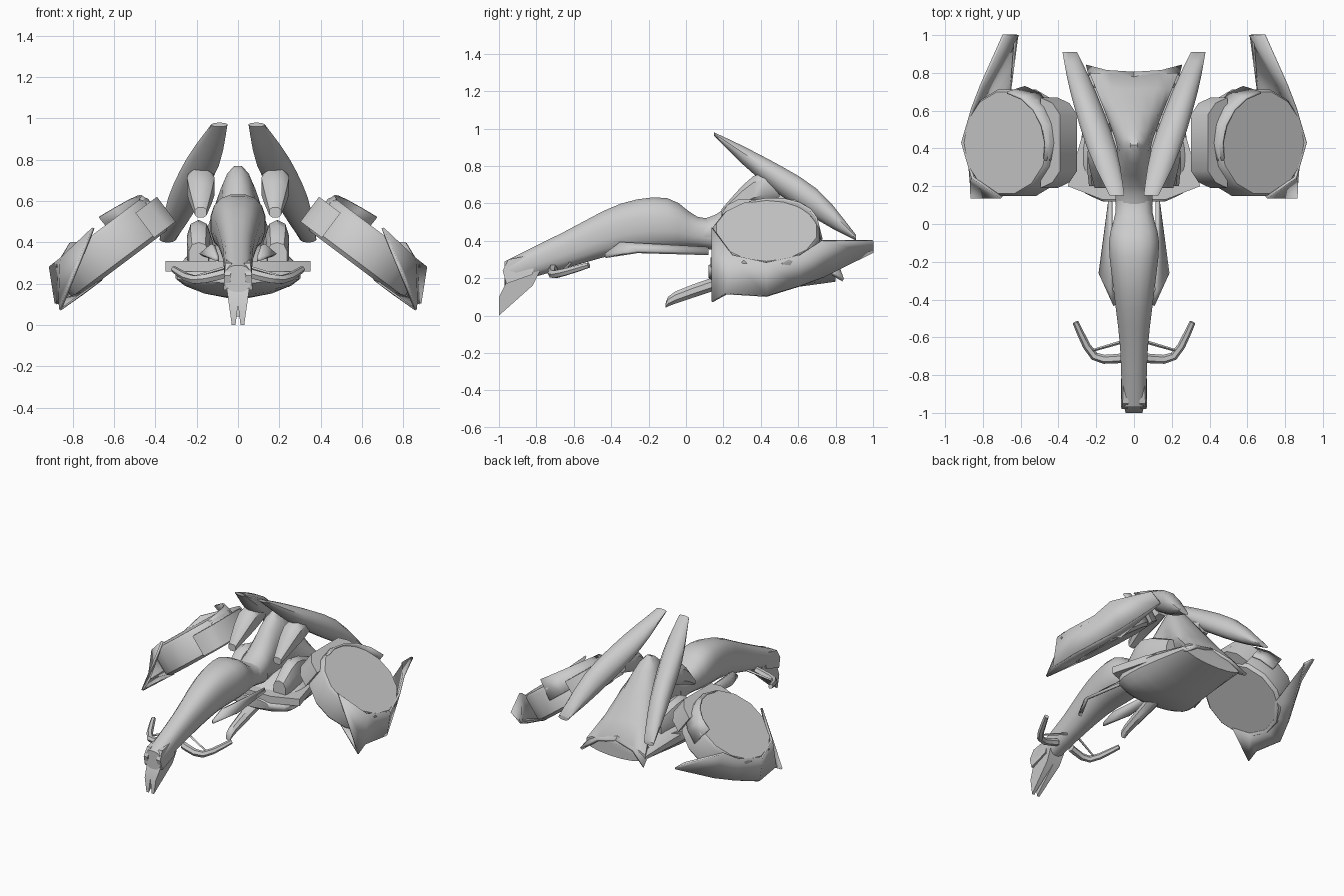
import bpy, bmesh, math
from mathutils import Vector

if "Cube" in bpy.data.objects:
    bpy.data.objects.remove(bpy.data.objects["Cube"])

grey = bpy.data.materials.new("plain_grey")
grey.use_nodes = True
colour = (0.6, 0.6, 0.6, 1)
grey.diffuse_color = colour
grey.node_tree.nodes["Principled BSDF"].inputs["Base Color"].default_value = colour


def finish(name, bm, mirror=False, solid=0.0):
    bmesh.ops.recalc_face_normals(bm, faces=bm.faces)
    mesh = bpy.data.meshes.new(name)
    bm.to_mesh(mesh)
    bm.free()
    mesh.materials.append(grey)
    ob = bpy.data.objects.new(name, mesh)
    bpy.context.collection.objects.link(ob)
    bpy.ops.object.select_all(action='DESELECT')
    ob.select_set(True)
    bpy.context.view_layer.objects.active = ob
    bpy.ops.object.shade_smooth_by_angle(angle=math.radians(40))
    if solid:
        thickness = ob.modifiers.new("thickness", 'SOLIDIFY')
        thickness.thickness = solid
        thickness.offset = 0
    if mirror:
        ob.modifiers.new("mirror", 'MIRROR')
    return ob


def skin(name, rings, mirror=False):
    """Bridge equal rings of points into a closed tube."""
    bm = bmesh.new()
    loops = [[bm.verts.new(point) for point in ring] for ring in rings]
    count = len(loops[0])
    for first, second in zip(loops, loops[1:]):
        for i in range(count):
            j = (i + 1) % count
            bm.faces.new((first[i], first[j], second[j], second[i]))
    bm.faces.new(loops[0])
    bm.faces.new(loops[-1])
    return finish(name, bm, mirror)


def flow(rows, steps=3):
    """Pass a smooth curve through rows of values."""
    rows = [Vector(row) for row in rows]
    result = []
    for i in range(len(rows) - 1):
        start, end = rows[i], rows[i + 1]
        before, after = rows[max(i - 1, 0)], rows[min(i + 2, len(rows) - 1)]
        for step in range(steps):
            t = step / steps
            leave, arrive = (end - before) / 2, (after - start) / 2
            ease = t * t * (3 - 2 * t)
            result.append(start.lerp(end, ease) + leave * t * (1 - t) ** 2
                          - arrive * t * t * (1 - t))
    return result + [rows[-1]]


def loft(name, sections, sides=16, power=1.0, mirror=False):
    """Sections: y, bottom z, top z, half width, x centre."""
    rings = []
    for y, bottom, top, width, centre in flow(sections):
        ring = []
        for i in range(sides):
            angle = math.tau * (i + 0.5) / sides
            c, s = math.cos(angle), math.sin(angle)
            across = math.copysign(abs(c) ** power, c)
            upward = math.copysign(abs(s) ** power, s)
            ring.append((centre + width * across, y,
                         (bottom + top) / 2 + (top - bottom) / 2 * upward))
        rings.append(ring)
    return skin(name, rings, mirror)


def sheet(name, upper, lower, thick):
    """Mirrored plate spanned between two edges."""
    bm = bmesh.new()
    top, bottom = [[bm.verts.new(point) for point in edge] for edge in (upper, lower)]
    for i in range(len(top) - 1):
        bm.faces.new((top[i], top[i + 1], bottom[i + 1], bottom[i]))
    return finish(name, bm, True, thick)


def tube(name, path, radius, sides=6):
    """Mirrored round bar that thins towards its end."""
    points = flow(path)
    rings = []
    for i, point in enumerate(points):
        heading = points[min(i + 1, len(points) - 1)] - points[max(i - 1, 0)]
        turn = heading.to_track_quat('Z', 'Y')
        size = radius * (1 - 0.5 * (i / len(points)) ** 2)
        rings.append([point + turn @ Vector((size * math.cos(math.tau * k / sides),
                                             size * math.sin(math.tau * k / sides), 0))
                      for k in range(sides)])
    return skin(name, rings, True)


# Long drooping nose
loft("nose", [(-0.97, 0.16, 0.29, 0.065, 0), (-0.65, 0.25, 0.45, 0.075, 0),
              (-0.35, 0.33, 0.6, 0.11, 0), (-0.1, 0.35, 0.63, 0.135, 0),
              (0.06, 0.36, 0.53, 0.1, 0), (0.2, 0.34, 0.52, 0.1, 0)], power=0.8)
lip = [(-0.98, 0.24), (-0.95, 0.3), (-0.8, 0.33), (-0.82, 0.22), (-0.96, 0.17)]
skin("nose_lip", [[(x - 0.1 * max(z - 0.2, 0), y, z) for y, z in lip] for x in (0.04, 0.07)], True)

# Beak under the nose tip, forked at its point
beak = [(-1, 0), (-1, 0.1), (-0.95, 0.2), (-0.78, 0.24), (-0.82, 0.16)]
skin("beak", [[(max(0.012 - 0.3 * z, 0), y, z) for y, z in beak],
              [(0.03 + 0.14 * min(z, 0.2), y, z) for y, z in beak]], True)

# Curved feelers and their struts
tube("feeler", [(0.06, -0.71, 0.25), (0.21, -0.7, 0.22), (0.31, -0.52, 0.27)], 0.025)
tube("feeler_strut", [(0.05, -0.62, 0.28), (0.22, -0.67, 0.23)], 0.009, 4)

# Cheek panels along the nose
sheet("cheek_panel", [(0.1, -0.43, 0.33), (0.12, -0.35, 0.39), (0.12, 0.12, 0.36)],
      [(0.1, -0.43, 0.31), (0.18, -0.26, 0.34), (0.13, 0.12, 0.33)], 0.02)

# Raised back flowing down into the flared tail
loft("back_hump", [(0.1, 0.36, 0.52, 0.1, 0), (0.2, 0.34, 0.57, 0.1, 0), (0.38, 0.3, 0.76, 0.09, 0),
                   (0.5, 0.28, 0.71, 0.12, 0), (0.8, 0.19, 0.3, 0.24, 0)])
loft("belly", [(0.12, 0.2, 0.27, 0.17, 0), (0.2, 0.16, 0.31, 0.3, 0),
               (0.4, 0.13, 0.4, 0.29, 0), (0.8, 0.18, 0.29, 0.24, 0)])
sheet("tail_corner", [(0, 0.72, 0.36), (0.14, 0.72, 0.34), (0.22, 0.72, 0.26)],
      [(0, 0.8, 0.3), (0.14, 0.81, 0.27), (0.25, 0.84, 0.19)], 0.02)

# Wide shoulder plate
outline = [(0.17, 0.13), (0.35, 0.2), (0.28, 0.45), (0.2, 0.6)]
outline += [(-x, y) for x, y in reversed(outline)]
skin("shoulder_plate", [[(x, y, z) for x, y in outline] for z in (0.26, 0.31)])

# Rounded flanks between the shoulders and the back
loft("flank", [(0.2, 0.26, 0.4, 0.05, 0.19), (0.35, 0.25, 0.51, 0.06, 0.19),
               (0.58, 0.22, 0.42, 0.05, 0.16)], 10, 0.8, True)

# Small barrel beneath the belly
loft("chin_barrel", [(-0.11, 0.04, 0.06, 0.02, 0), (-0.06, 0.06, 0.13, 0.03, 0),
                     (0.24, 0.16, 0.24, 0.05, 0)], 8)

# Swept back fins with hanging pods
loft("fin", [(0.15, 0.96, 0.98, 0.04, 0.09), (0.4, 0.72, 0.86, 0.08, 0.17),
             (0.7, 0.51, 0.68, 0.07, 0.27), (0.91, 0.4, 0.43, 0.04, 0.34)], 12, mirror=True)
loft("fin_pod", [(0.19, 0.52, 0.57, 0.03, 0.18), (0.36, 0.59, 0.75, 0.07, 0.18),
                 (0.5, 0.63, 0.76, 0.05, 0.18)], 8, 0.7, True)

# Big tilted discs
down = Vector((0.8, 0, -0.6))
normal = Vector((0.6, 0, 0.8))
back = Vector((0, 1, 0))
hub = Vector((0.68, 0.43, 0.455))


def rim(degrees, depth, radius):
    angle = math.radians(degrees)
    return hub - normal * depth + radius * (down * math.cos(angle) + back * math.sin(angle))


skin("disc", [[rim(360 * k / 14, depth, radius) for k in range(14)]
              for depth, radius in ((0, 0.275), (0.02, 0.29), (0.18, 0.29), (0.2, 0.27))], True)

# Tapered block on the inner rim of each disc
skin("disc_block", [[hub + down * inset - normal * depth + back * y
                     for y, depth in ((-half, 0.04), (half, 0.04), (half, 0.19), (-half, 0.19))]
                    for inset, half in ((-0.2, 0.24), (-0.28, 0.21), (-0.33, 0.15))], True)

# Raised collar on the inner rear rim
turns = range(100, 201, 20)
sheet("disc_collar", [rim(turn, turn / 2000 - 0.1, 0.27) for turn in turns],
      [rim(turn, 0.1, 0.3) for turn in turns], 0.012)

# Outer shield ending in a rear spike, with a floor closing it to the disc
arc = (-40, 0, 40)
upper = [(0.7, 0.14, 0.47)] + [rim(turn, 0, 0.285) for turn in arc]
upper += [(0.81, 0.73, 0.4), (0.69, 1, 0.4)]
lower = [(0.86, 0.14, 0.075)] + [rim(0.8 * turn, 0.16, 0.37 - turn / 1000) for turn in arc]
lower += [(0.74, 0.74, 0.21), (0.615, 1, 0.34)]
sheet("disc_shield", upper, lower, 0.015)
inner = [rim(turn, 0.2, 0.25) for turn in range(-60, 61, 30)] + [(0.63, 1, 0.36)]
sheet("shield_floor", lower, inner, 0.01)
